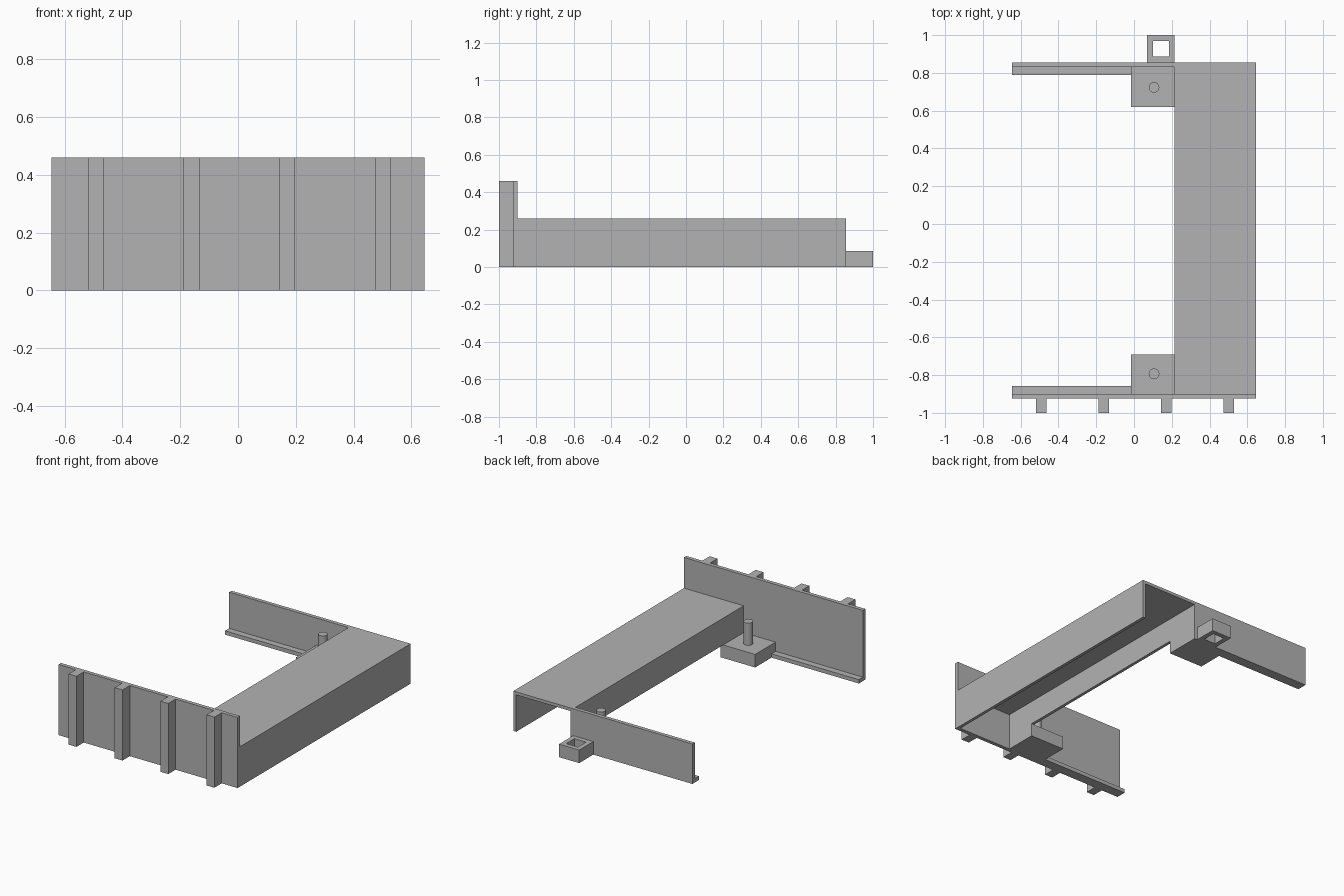
import bpy, bmesh
from mathutils import Vector

cube = bpy.data.objects.get("Cube")
if cube:
    bpy.data.objects.remove(cube, do_unlink=True)

grey = bpy.data.materials.new("plain_grey")
grey.use_nodes = True
COLOUR = (0.45, 0.45, 0.45, 1)
grey.diffuse_color = COLOUR
grey.node_tree.nodes["Principled BSDF"].inputs["Base Color"].default_value = COLOUR


def finish(name, bm):
    bmesh.ops.recalc_face_normals(bm, faces=bm.faces)
    mesh = bpy.data.meshes.new(name)
    bm.to_mesh(mesh)
    bm.free()
    mesh.materials.append(grey)
    obj = bpy.data.objects.new(name, mesh)
    bpy.context.collection.objects.link(obj)
    return obj


def box(name, x, y, z):
    """Box from (min, max) pairs on each axis."""
    bm = bmesh.new()
    bmesh.ops.create_cube(bm, size=1)
    for v in bm.verts:
        v.co = Vector([r[0] if c < 0 else r[1] for c, r in zip(v.co, (x, y, z))])
    return finish(name, bm)


def extrude(bm, faces, offset):
    out = bmesh.ops.extrude_face_region(bm, geom=faces)["geom"]
    bmesh.ops.translate(bm, vec=offset, verts=[g for g in out if isinstance(g, bmesh.types.BMVert)])


SIDE = 0.645        # outer half width
INNER = 0.215       # inner side of the beam
WALL = 0.02
BLOCK = 0.085       # height of pin bases and socket
TOP = 0.26
FRONT, BACK = -0.9, 0.83    # inner faces of the end plates

# Long beam: open channel with a shorter inner wall
bm = bmesh.new()
profile = [(INNER, BLOCK), (INNER, TOP), (SIDE, TOP), (SIDE, 0),
           (SIDE - WALL, 0), (SIDE - WALL, TOP - WALL),
           (INNER + WALL, TOP - WALL), (INNER + WALL, BLOCK)]
face = bm.faces.new([bm.verts.new((x, FRONT, z)) for x, z in profile])
extrude(bm, [face], (0, BACK + 0.025 - FRONT, 0))
finish("beam_channel", bm)

# End plates
box("front_plate", (-SIDE, SIDE), (FRONT - 0.025, FRONT), (0, 0.46))
box("back_plate", (-SIDE, INNER + WALL), (BACK, BACK + 0.025), (0, TOP))

# Ribs on the front plate
for i, x in enumerate((-0.492, -0.16, 0.17, 0.502)):
    box(f"front_rib_{i + 1}", (x - 0.028, x + 0.028), (-1, FRONT - 0.025), (0, 0.46))

# Bottom flange, pin base and pin at each end
for end, y, d in (("front", FRONT, 1), ("back", BACK, -1)):
    box(f"{end}_flange", (-SIDE, -0.015), sorted((y, y + d * 0.042)), (0, 0.025))
    box(f"{end}_pin_base", (-0.015, INNER + WALL), sorted((y, y + d * 0.21)), (0, BLOCK))
    bm = bmesh.new()
    bmesh.ops.create_cone(bm, cap_ends=True, segments=32, radius1=0.028,
                          radius2=0.028, depth=0.145)
    bmesh.ops.translate(bm, verts=bm.verts, vec=(0.106, y + d * 0.107, BLOCK + 0.0725))
    pin = finish(f"{end}_pin", bm)
    bpy.ops.object.select_all(action="DESELECT")
    pin.select_set(True)
    bpy.context.view_layer.objects.active = pin
    bpy.ops.object.shade_smooth_by_angle()

# Square socket with a through hole behind the back plate
bm = bmesh.new()
corners = ((-1, -1), (1, -1), (1, 1), (-1, 1))
outer, hole = [[bm.verts.new((0.142 + r * a, 0.9275 + r * b, 0)) for a, b in corners]
               for r in (0.0725, 0.042)]
ring = [bm.faces.new((outer[i], outer[(i + 1) % 4], hole[(i + 1) % 4], hole[i]))
        for i in range(4)]
extrude(bm, ring, (0, 0, BLOCK))
finish("back_socket", bm)
